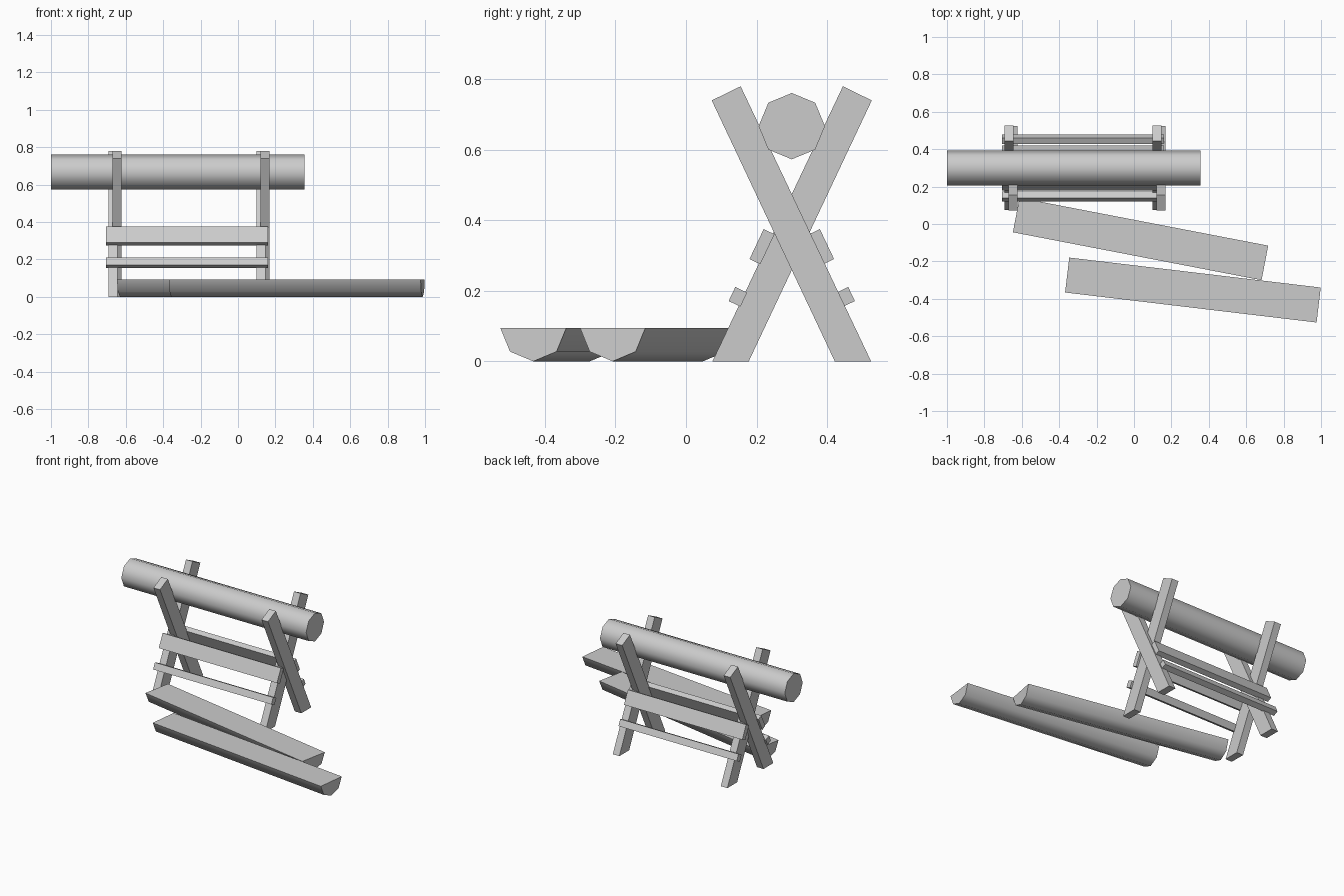
import bpy, bmesh, math
from mathutils import Vector, Matrix

cube = bpy.data.objects.get("Cube")
if cube:
    bpy.data.objects.remove(cube, do_unlink=True)

wood = bpy.data.materials.new("grey_wood")
wood.use_nodes = True
GREY = (0.6, 0.6, 0.6, 1)
wood.diffuse_color = GREY
wood.node_tree.nodes["Principled BSDF"].inputs["Base Color"].default_value = GREY


def extrude_x(name, profile, x0, x1, matrix=None, smooth=False):
    """Sweep a (y, z) profile along x from x0 to x1."""
    bm = bmesh.new()
    face = bm.faces.new([bm.verts.new((x0, y, z)) for y, z in profile])
    ext = bmesh.ops.extrude_face_region(bm, geom=[face])
    moved = [g for g in ext["geom"] if isinstance(g, bmesh.types.BMVert)]
    bmesh.ops.translate(bm, verts=moved, vec=(x1 - x0, 0, 0))
    bmesh.ops.recalc_face_normals(bm, faces=bm.faces)
    mesh = bpy.data.meshes.new(name)
    bm.to_mesh(mesh)
    bm.free()
    mesh.materials.append(wood)
    obj = bpy.data.objects.new(name, mesh)
    bpy.context.collection.objects.link(obj)
    if matrix:
        obj.matrix_world = matrix
    if smooth:
        bpy.ops.object.select_all(action="DESELECT")
        obj.select_set(True)
        bpy.context.view_layer.objects.active = obj
        bpy.ops.object.shade_smooth_by_angle(angle=math.radians(50))
    return obj


def arc(radius, start, steps, y=0, z=0):
    """Points of an octagon, starting at the given corner."""
    return [(y + radius * math.cos(i * math.pi / 4), z + radius * math.sin(i * math.pi / 4))
            for i in range(start, start + steps)]


MID = 0.3      # y of the sawhorse centre line
R = 0.094      # log radius


def mirror(profile):
    return [(2 * MID - y, z) for y, z in profile]


# Whole log resting in the crossed legs
extrude_x("log", arc(R, 0, 8, MID, 0.667), -1, 0.355, smooth=True)

# Split logs lying on the ground, flat side up
for name, x, y, turn in (("split_log_rear", 0.035, -0.08, -10.9),
                         ("split_log_front", 0.315, -0.353, -6.8)):
    place = Matrix.Translation((x, y, R)) @ Matrix.Rotation(math.radians(turn), 4, "Z")
    extrude_x(name, arc(R, 4, 5), -0.677, 0.677, place, smooth=True)

# Crossed legs: flat feet, square-cut tops
leg = [(0.075, 0), (0.178, 0), (0.527, 0.74), (0.445, 0.78)]
for side, x in (("right", -0.693), ("left", 0.099)):
    extrude_x("leg_leaning_back_" + side, leg, x, x + 0.048)
    extrude_x("leg_leaning_front_" + side, mirror(leg), x + 0.022, x + 0.07)

# Rails fixed along the outside of the lower legs
along = Vector((0.37, 0.78)).normalized()
inward = Vector((along.y, -along.x))
for name, corner, height, depth in (("upper_rail", (0.18, 0.29), 0.094, 0.034),
                                    ("lower_rail", (0.121, 0.171), 0.044, 0.037)):
    a = Vector(corner)
    b = a + along * height
    profile = [tuple(p) for p in (a, b, b + inward * depth, a + inward * depth)]
    extrude_x(name + "_front", profile, -0.707, 0.16)
    extrude_x(name + "_back", mirror(profile), -0.707, 0.16)
